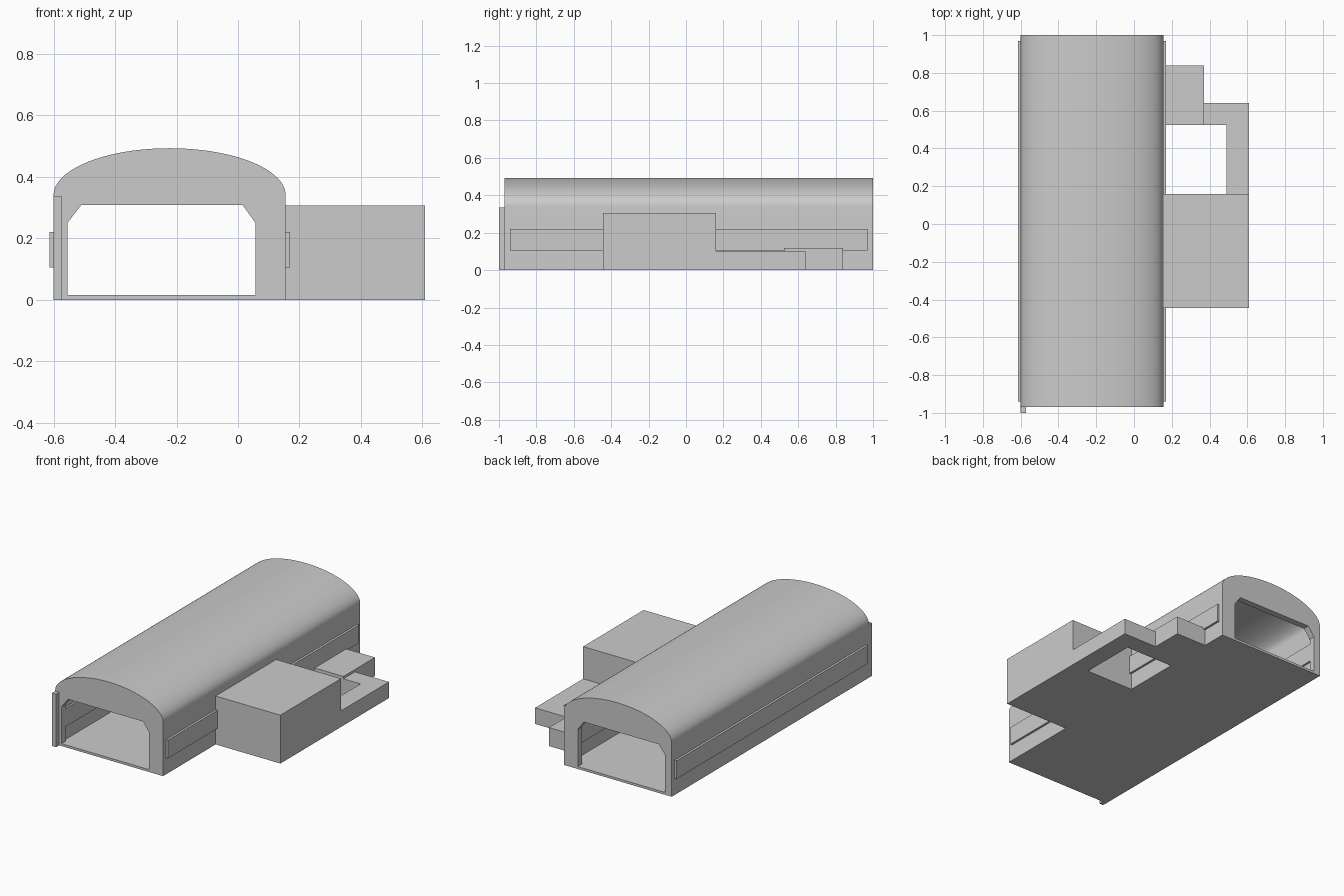
import bpy, bmesh, math

if "Cube" in bpy.data.objects:
    bpy.data.objects.remove(bpy.data.objects["Cube"])

CX, HALF = -0.2225, 0.3775      # hall centre line and half width
SPRING, RISE = 0.34, 0.153      # wall height and vault rise


def prism(name, profile, y0, y1):
    """Extrude an XZ profile from y0 to y1."""
    bm = bmesh.new()
    face = bm.faces.new([bm.verts.new((x, y0, z)) for x, z in profile])
    ext = bmesh.ops.extrude_face_region(bm, geom=[face])
    moved = [g for g in ext["geom"] if isinstance(g, bmesh.types.BMVert)]
    bmesh.ops.translate(bm, verts=moved, vec=(0, y1 - y0, 0))
    bmesh.ops.recalc_face_normals(bm, faces=bm.faces)
    mesh = bpy.data.meshes.new(name)
    bm.to_mesh(mesh)
    bm.free()
    obj = bpy.data.objects.new(name, mesh)
    bpy.context.collection.objects.link(obj)
    return obj


def box(name, x0, x1, y0, y1, z0, z1):
    return prism(name, [(x0, z0), (x1, z0), (x1, z1), (x0, z1)], y0, y1)


def vault(inset, floor, steps=48):
    """Straight walls topped by a half ellipse."""
    a, b = HALF - inset, RISE - inset
    pts = [(CX - a, floor), (CX + a, floor)]
    for i in range(steps + 1):
        t = math.pi * i / steps
        pts.append((CX + a * math.cos(t), SPRING + b * math.sin(t)))
    return pts


def activate(obj):
    bpy.ops.object.select_all(action='DESELECT')
    obj.select_set(True)
    bpy.context.view_layer.objects.active = obj


def cut(target, cutter):
    cutter.hide_render = True
    mod = target.modifiers.new("cut", 'BOOLEAN')
    mod.operation, mod.solver, mod.object = 'DIFFERENCE', 'EXACT', cutter
    activate(target)
    bpy.ops.object.modifier_apply(modifier=mod.name)
    bpy.data.objects.remove(cutter)


# Vaulted hall, hollow, with a chamfered doorway through both ends
hall = prism("hall", vault(0, 0), -0.97, 1.0)
cut(hall, prism("hall_cavity", vault(0.03, 0.015), -0.93, 0.96))
doorway = [(-0.555, 0.015), (0.057, 0.015), (0.057, 0.25),
           (0.015, 0.308), (-0.51, 0.308), (-0.555, 0.25)]
cut(hall, prism("doorway_cutter", doorway, -1.2, 1.2))
activate(hall)
bpy.ops.object.shade_smooth_by_angle(angle=math.radians(30))

# Window bands running along both side walls
for name, side in (("left_window_band", -1), ("right_window_band", 1)):
    xs = sorted((CX + side * (HALF - 0.042), CX + side * (HALF + 0.014)))
    box(name, *xs, -0.94, 0.97, 0.105, 0.22)

# Stacked door edge at the front left corner
box("door_post", -0.6, -0.572, -1.0, -0.97, 0, 0.336)

# Side annex and the low wings around the courtyard
WALL = CX + HALF
box("annex", WALL, 0.608, -0.445, 0.16, 0, 0.306)
box("rear_wing", WALL, 0.37, 0.525, 0.84, 0, 0.117)

# L-shaped passage, drawn in plan and extruded upwards
plan = [(0.49, 0.16), (0.608, 0.16), (0.608, 0.64),
        (0.37, 0.64), (0.37, 0.525), (0.49, 0.525)]
passage = prism("passage", [(x, -y) for x, y in plan], 0, 0.102)
for v in passage.data.vertices:
    v.co = (v.co.x, -v.co.z, v.co.y)
